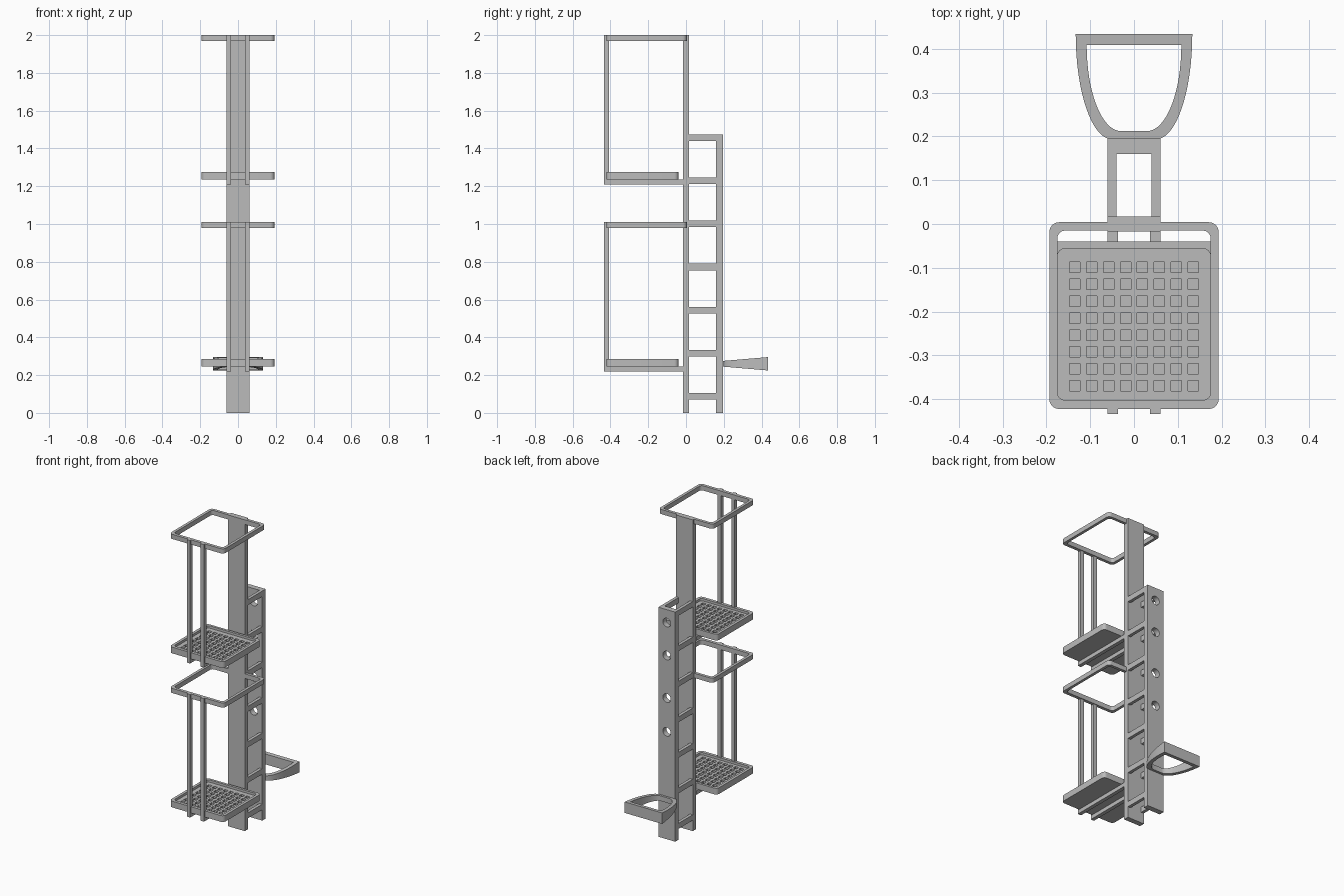
import bpy, bmesh, math
from mathutils import Matrix, Vector

if "Cube" in bpy.data.objects:
    bpy.data.objects.remove(bpy.data.objects["Cube"], do_unlink=True)

grey = bpy.data.materials.new("plain grey")
grey.use_nodes = True
grey.diffuse_color = (0.5, 0.5, 0.5, 1)
grey.node_tree.nodes["Principled BSDF"].inputs["Base Color"].default_value = (0.5, 0.5, 0.5, 1)


def finish(name, bm):
    bmesh.ops.recalc_face_normals(bm, faces=bm.faces)
    mesh = bpy.data.meshes.new(name)
    bm.to_mesh(mesh)
    bm.free()
    mesh.materials.append(grey)
    obj = bpy.data.objects.new(name, mesh)
    bpy.context.collection.objects.link(obj)
    return obj


def add_box(bm, x0, x1, y0, y1, z0, z1):
    centre = Vector((x0 + x1, y0 + y1, z0 + z1)) / 2
    size = Matrix.Diagonal((x1 - x0, y1 - y0, z1 - z0, 1))
    bmesh.ops.create_cube(bm, size=1, matrix=Matrix.Translation(centre) @ size)


def box(name, *bounds):
    bm = bmesh.new()
    add_box(bm, *bounds)
    return finish(name, bm)


def rounded_rect(half_x, y0, y1, r, steps=6):
    pts = []
    corners = [(half_x - r, y1 - r), (r - half_x, y1 - r),
               (r - half_x, y0 + r), (half_x - r, y0 + r)]
    for i, (cx, cy) in enumerate(corners):
        for k in range(steps + 1):
            a = (i + k / steps) * math.pi / 2
            pts.append((cx + r * math.cos(a), cy + r * math.sin(a)))
    return pts


def prism(name, pts, z0, z1):
    bm = bmesh.new()
    lower, upper = ([bm.verts.new((x, y, z)) for x, y in pts] for z in (z0, z1))
    bm.faces.new(lower)
    bm.faces.new(upper)
    for i in range(len(pts)):
        j = (i + 1) % len(pts)
        bm.faces.new((lower[i], lower[j], upper[j], upper[i]))
    return finish(name, bm)


def loop_frame(name, outer, inner, z_range):
    # closed band between two matching outlines
    bm = bmesh.new()
    rings = []
    for pts, side in ((outer, 0), (outer, 1), (inner, 1), (inner, 0)):
        rings.append([bm.verts.new((x, y, z_range(y)[side])) for x, y in pts])
    n = len(outer)
    for a in range(4):
        p, q = rings[a], rings[(a + 1) % 4]
        for i in range(n):
            j = (i + 1) % n
            bm.faces.new((p[i], p[j], q[j], q[i]))
    return finish(name, bm)


def cut(target, cutter):
    mod = target.modifiers.new("cut", "BOOLEAN")
    mod.operation = "DIFFERENCE"
    mod.solver = "EXACT"
    mod.object = cutter
    bpy.context.view_layer.objects.active = target
    bpy.ops.object.modifier_apply(modifier=mod.name)
    bpy.data.objects.remove(cutter, do_unlink=True)


# upright plates
box("front_plate", -0.06, 0.06, -0.017, 0.017, 0, 2)
rear = box("rear_plate", -0.06, 0.06, 0.16, 0.195, 0, 1.475)

# round holes in the rear plate
bm = bmesh.new()
for z in (0.69, 0.907, 1.18, 1.392):
    bmesh.ops.create_cone(bm, cap_ends=True, segments=24, radius1=0.028, radius2=0.028, depth=0.1,
                          matrix=Matrix.Translation((0, 0.178, z)) @ Matrix.Rotation(math.pi / 2, 4, "X"))
cut(rear, finish("hole_cutter", bm))

# paired side bars forming the ladder
for i in range(7):
    z = 0.07 + i * 0.2283
    for side, x in (("right", -0.06), ("left", 0.04)):
        box(f"rung_{i + 1}_{side}", x, x + 0.02, 0.017, 0.16, z, z + 0.035)

# two matching holders: ring, tray and support rods
for level, base in (("lower", 0.22), ("upper", 1.21)):
    loop_frame(f"{level}_ring", rounded_rect(0.193, -0.422, 0.004, 0.022),
               rounded_rect(0.175, -0.402, -0.015, 0.018),
               lambda y, b=base: (b + 0.76, b + 0.79))
    tray = prism(f"{level}_tray", rounded_rect(0.193, -0.422, -0.04, 0.022), base + 0.025, base + 0.065)
    cut(tray, prism("recess_cutter", rounded_rect(0.175, -0.402, -0.056, 0.018), base + 0.05, base + 0.1))
    bm = bmesh.new()
    for i in range(8):
        for j in range(8):
            x, y = (i - 3.5) * 0.0386, -0.234 + (j - 3.5) * 0.0386
            add_box(bm, x - 0.012, x + 0.012, y - 0.012, y + 0.012, base + 0.034, base + 0.1)
    cut(tray, finish("pit_cutter", bm))
    for side, x in (("right", -0.061), ("left", 0.037)):
        box(f"{level}_{side}_rod", x, x + 0.024, -0.433, -0.407, base, base + 0.79)
        box(f"{level}_{side}_arm", x, x + 0.024, -0.407, -0.017, base, base + 0.026)


# flared rear handle
def half_bow(half_x, half_base, y0, y1, steps=16):
    pts = []
    for k in range(steps + 1):
        a = k / steps * math.pi / 2
        pts.append((half_base + (half_x - half_base) * math.cos(a), y1 - (y1 - y0) * math.sin(a)))
    return pts + [(-x, y) for x, y in reversed(pts)]


def flare(y):
    h = 0.015 + 0.02 * (y - 0.195) / 0.235
    return 0.26 - h, 0.26 + h


handle = loop_frame("handle", half_bow(0.133, 0.05, 0.193, 0.433),
                    half_bow(0.108, 0.03, 0.212, 0.408), flare)

# smooth curved walls, keep sharp edges
bpy.ops.object.select_all(action="DESELECT")
for obj in bpy.context.scene.objects:
    if obj.type == "MESH":
        obj.select_set(True)
        bpy.context.view_layer.objects.active = obj
bpy.ops.object.shade_smooth_by_angle(angle=math.radians(30))
